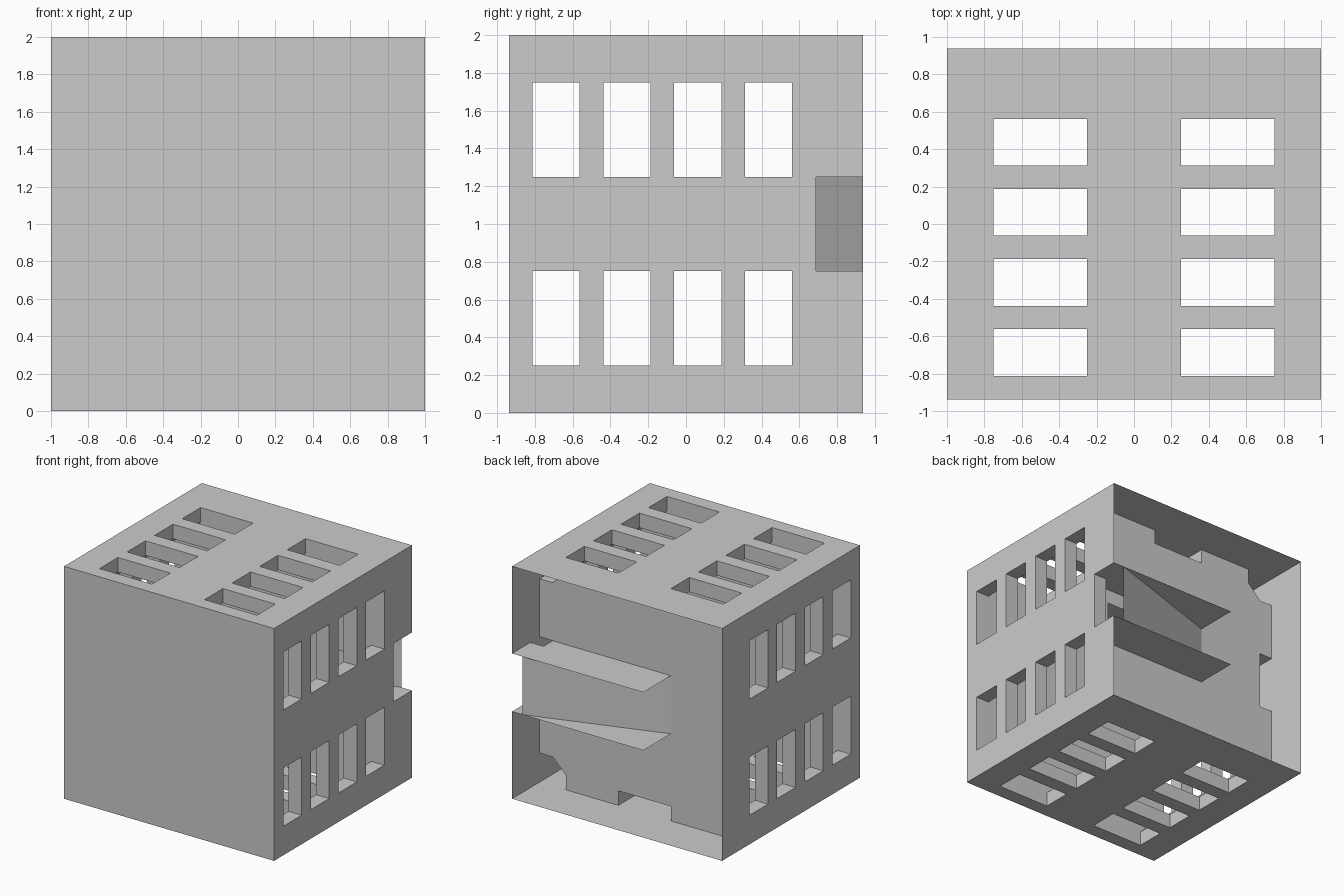
import bpy, bmesh

if "Cube" in bpy.data.objects:
    bpy.data.objects.remove(bpy.data.objects["Cube"])

CZ = 1.0                       # height of the case axis
FRONT, BACK = -0.9375, 0.9375  # outer shell depth
IN_F, IN_B = -0.8125, 0.5625   # inner liner depth
INNER = 0.875                  # inner liner distance from axis
SLOT_Y = [(-0.8125 + 0.375 * i, -0.5625 + 0.375 * i) for i in range(4)]
SLOT_U = [(-0.75, -0.25), (0.25, 0.75)]


def spin(k, u, y, h):
    """Place a wall point (across, depth, outward) on wall k: top, right, bottom, left."""
    x, z = u, h
    for _ in range(k):
        x, z = z, -x
    return (x, y, CZ + z)


def face(bm, pts):
    bm.faces.new([bm.verts.new(p) for p in pts])


def finish(name, bm):
    bmesh.ops.remove_doubles(bm, verts=bm.verts, dist=1e-4)
    bmesh.ops.recalc_face_normals(bm, faces=bm.faces)
    me = bpy.data.meshes.new(name)
    bm.to_mesh(me)
    bm.free()
    ob = bpy.data.objects.new(name, me)
    bpy.context.collection.objects.link(ob)


def spans(cuts):
    return list(zip(cuts, cuts[1:]))


def is_slot(u, y):
    return (any(a < u < b for a, b in SLOT_U)
            and any(a < y < b for a, b in SLOT_Y))


def wall(bm, k, h, u_cuts, y_cuts, notch=False):
    """Flat wall with the vent slots (and the duct notch) left out."""
    for u0, u1 in spans(u_cuts):
        for y0, y1 in spans(y_cuts):
            u, y = (u0 + u1) / 2, (y0 + y1) / 2
            if is_slot(u, y) or (notch and abs(u) < 0.25 and y > 0.6875):
                continue
            face(bm, [spin(k, a, b, h) for a, b in
                      ((u0, y0), (u1, y0), (u1, y1), (u0, y1))])


slot_edges = [e for s in SLOT_Y for e in s]
mid = [-0.75, -0.25, 0.25, 0.75]

# Outer case: four slotted walls and a plain front, open at the back
bm = bmesh.new()
for k in range(4):
    wall(bm, k, 1.0, [-1] + mid + [1],
         [FRONT] + slot_edges + [0.6875, BACK], notch=(k == 1))
u_all = [-1] + mid + [1]
for a, b in spans(u_all):
    for c, d in spans(u_all):
        face(bm, [(x, FRONT, CZ + z) for x, z in ((a, c), (b, c), (b, d), (a, d))])
finish("outer_case", bm)

# Inner liner: slotted flats with chamfered corners
bm = bmesh.new()
for k in range(4):
    wall(bm, k, INNER, mid, slot_edges)
    face(bm, [spin(k, u, y, h) for u, y, h in
              ((0.75, IN_F, INNER), (0.75, IN_B, INNER),
               (INNER, IN_B, 0.75), (INNER, IN_F, 0.75))])
finish("inner_liner", bm)


# Octagonal end panels of the liner; the back one has a small opening
def end_panel(name, y, opening):
    bm = bmesh.new()
    for a, b in spans([-INNER, -0.75, 0.5, 0.75, INNER]):
        for c, d in spans([-INNER, -0.75, -0.125, 0.125, 0.75, INNER]):
            if opening and a == 0.5 and c == -0.125:
                continue
            pts = [p for p in ((a, c), (b, c), (b, d), (a, d))
                   if abs(p[0]) + abs(p[1]) < 1.7]
            face(bm, [(x, y, CZ + z) for x, z in pts])
    finish(name, bm)


end_panel("back_panel", IN_B, True)
end_panel("inner_front_panel", IN_F, False)

# Vent sleeves joining the outer slots to the inner slots
bm = bmesh.new()
for k in range(4):
    for u0, u1 in SLOT_U:
        for y0, y1 in SLOT_Y:
            ring = [(u0, y0), (u1, y0), (u1, y1), (u0, y1)]
            for p, q in zip(ring, ring[1:] + ring[:1]):
                face(bm, [spin(k, *p, INNER), spin(k, *q, INNER),
                          spin(k, *q, 1.0), spin(k, *p, 1.0)])
finish("vent_sleeves", bm)

# Rear duct: upper and lower plates with a stepped side return
bm = bmesh.new()
outline = [(-0.25, IN_B), (INNER, IN_B), (INNER, 0.6875),
           (1.0, 0.6875), (1.0, BACK), (-0.25, BACK)]
for z in (0.75, 1.25):
    face(bm, [(x, y, z) for x, y in outline])
for p, q in spans(outline[1:4]):
    face(bm, [(*p, 0.75), (*q, 0.75), (*q, 1.25), (*p, 1.25)])
finish("rear_duct", bm)

# Slanted deflector between the duct plates
bm = bmesh.new()
p, q = (-0.25, IN_B), (0.9, BACK)
face(bm, [(*p, 0.75), (*q, 0.75), (*q, 1.25), (*p, 1.25)])
finish("duct_deflector", bm)
